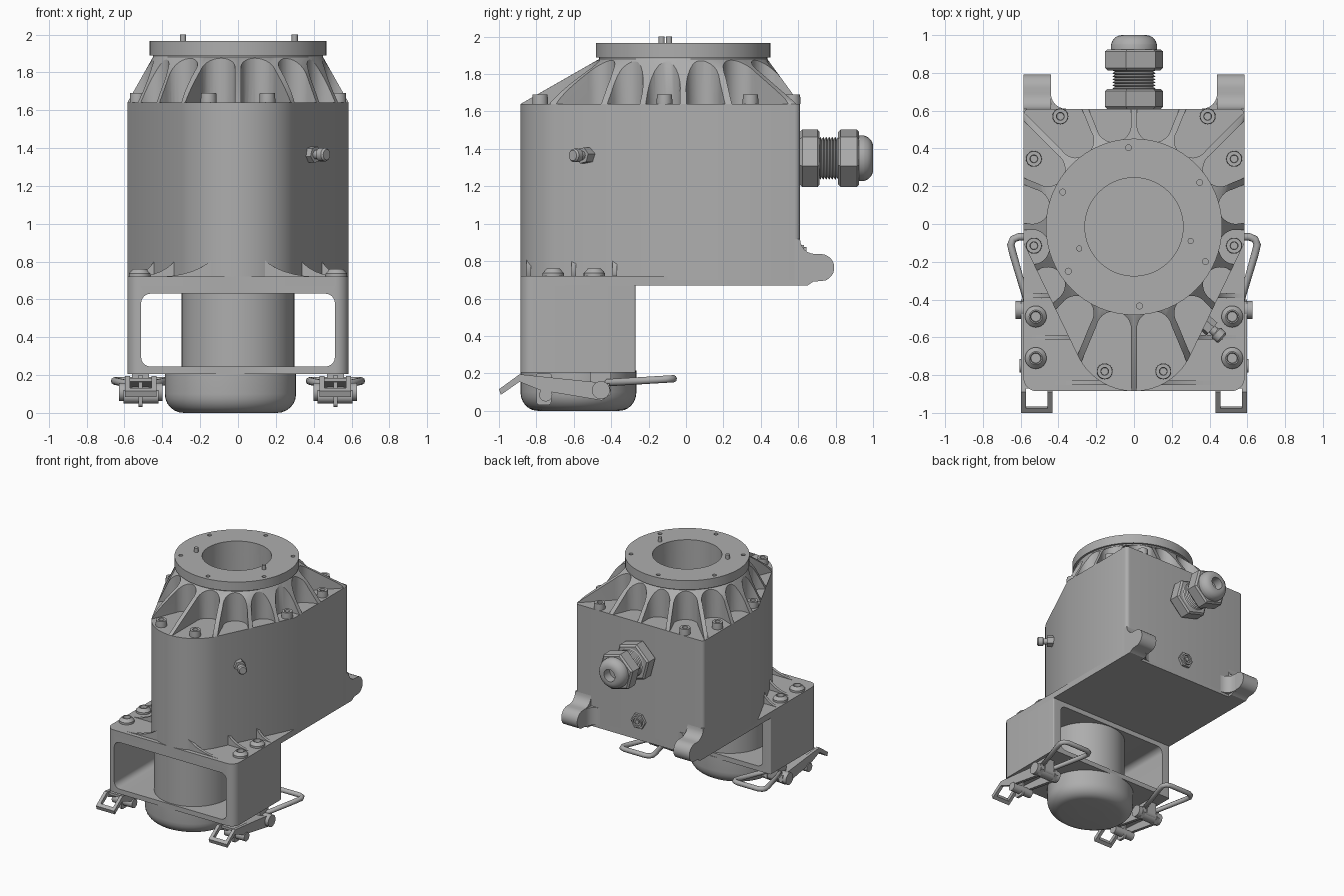
import bpy, bmesh
from math import sin, cos, pi, radians, tan
from mathutils import Vector

cube = bpy.data.objects.get("Cube")
if cube:
    bpy.data.objects.remove(cube)

grey = bpy.data.materials.new("housing_grey")
grey.use_nodes = True
GREY = (0.42, 0.42, 0.42, 1)
grey.diffuse_color = GREY
grey.node_tree.nodes["Principled BSDF"].inputs["Base Color"].default_value = GREY


def finish(name, bm):
    bmesh.ops.recalc_face_normals(bm, faces=bm.faces)
    me = bpy.data.meshes.new(name)
    bm.to_mesh(me)
    bm.free()
    me.materials.append(grey)
    ob = bpy.data.objects.new(name, me)
    bpy.context.collection.objects.link(ob)
    smooth(ob)
    return ob


def activate(ob):
    bpy.ops.object.select_all(action='DESELECT')
    ob.select_set(True)
    bpy.context.view_layer.objects.active = ob


def smooth(ob):
    activate(ob)
    bpy.ops.object.shade_smooth_by_angle(angle=radians(32))


def prism(name, pts, lo, hi, axis='z'):
    """Extrude a 2D outline along an axis."""
    place = {'z': lambda a, b, c: (a, b, c), 'x': lambda a, b, c: (c, a, b),
             'y': lambda a, b, c: (a, c, b)}[axis]
    bm = bmesh.new()
    face = bm.faces.new([bm.verts.new(place(a, b, lo)) for a, b in pts])
    top = bmesh.ops.extrude_face_region(bm, geom=[face])
    shift = Vector(place(0, 0, hi - lo))
    bmesh.ops.translate(bm, vec=shift, verts=[v for v in top['geom'] if isinstance(v, bmesh.types.BMVert)])
    return finish(name, bm)


def lathe(name, profile, loc=(0, 0, 0), axis=(0, 0, 1), segs=24, phase=0, sx=1):
    """Revolve (radius, height) points about an axis and close the ends."""
    bm = bmesh.new()
    rings = [[bm.verts.new((sx * r * cos(phase + 2 * pi * i / segs), r * sin(phase + 2 * pi * i / segs), h))
              for i in range(segs)] for r, h in profile]
    for a, b in zip(rings, rings[1:]):
        for i in range(segs):
            j = (i + 1) % segs
            bm.faces.new((a[i], a[j], b[j], b[i]))
    bm.faces.new(rings[0])
    bm.faces.new(rings[-1])
    ob = finish(name, bm)
    ob.rotation_mode = 'QUATERNION'
    ob.rotation_quaternion = Vector((0, 0, 1)).rotation_difference(Vector(axis))
    ob.location = loc
    return ob


def rod(name, a, b, r, segs=16):
    a, b = Vector(a), Vector(b)
    return lathe(name, [(r, 0), (r, (b - a).length)], a, b - a, segs)


def cut(ob, cutters):
    for c in cutters:
        mod = ob.modifiers.new("cut", 'BOOLEAN')
        mod.operation = 'DIFFERENCE'
        mod.object = c
        activate(ob)
        bpy.ops.object.modifier_apply(modifier=mod.name)
        bpy.data.objects.remove(c)
    smooth(ob)


def arc(cx, cy, r, a0, a1, n=8):
    return [(cx + r * cos(radians(a0 + (a1 - a0) * i / n)), cy + r * sin(radians(a0 + (a1 - a0) * i / n)))
            for i in range(n + 1)]


def round_rect(x0, y0, x1, y1, rlo, rhi):
    return (arc(x0 + rlo, y0 + rlo, rlo, 180, 270) + arc(x1 - rlo, y0 + rlo, rlo, 270, 360)
            + arc(x1 - rhi, y1 - rhi, rhi, 0, 90) + arc(x0 + rhi, y1 - rhi, rhi, 90, 180))


W, FRONT, BACK, CY = 0.585, -0.885, 0.61, -0.015
BASE, FLANGE, SHOULDER, NECK, TOP = 0.67, 0.72, 1.64, 1.87, 1.965

# Main housing: square back, sides tapering to a round front
half = arc(0, FRONT + 0.33, 0.33, -90, -26, 14) + [(W, -0.1)] + arc(W - 0.03, BACK - 0.03, 0.03, 0, 90, 5)
outline = half + [(-x, y) for x, y in reversed(half[1:])]


def bore():
    return lathe("bore_cutter", [(0.26, 0.95), (0.26, 2.2)], (0, CY, 0), segs=64)


housing = prism("housing", outline, FLANGE - 0.02, SHOULDER)
cut(housing, [bore()])
prism("base_plate", round_rect(-W, FRONT, W, BACK, 0.07, 0.03), BASE, FLANGE)

# Ribbed shoulder: hull from housing outline to neck, scooped by upright slots
bm = bmesh.new()
for x, y in outline:
    bm.verts.new((x, y, SHOULDER))
for x, y in arc(0, CY, 0.45, 0, 354.375, 63):
    bm.verts.new((x, y, NECK + 0.01))
hull = bmesh.ops.convex_hull(bm, input=bm.verts)
bmesh.ops.delete(bm, geom=[v for v in bm.verts if not v.link_faces], context='VERTS')
shoulder = finish("ribbed_shoulder", bm)
COUNT = 16
slots = []
for k in range(COUNT):
    t = 2 * pi * (k + 0.5) / COUNT
    wide = 1.3 * tan(pi / COUNT) - 0.015
    shape = arc(0.55, 0, 0.092, 90, 270, 14) + [(1.3, -wide), (1.3, wide)]
    pts = [(r * cos(t) - s * sin(t), CY + r * sin(t) + s * cos(t)) for r, s in shape]
    slots.append(prism("slot_cutter", pts, SHOULDER - 0.03, 2.1))
cut(shoulder, slots + [bore()])

# Top mounting ring with screw holes and dowel pins
ring = lathe("mounting_ring", [(0.45, NECK), (0.45, NECK + 0.02), (0.467, NECK + 0.02), (0.467, TOP)],
             (0, CY, 0), segs=64)
holes = []
for k in range(6):
    t = radians(94 - 60 * k)
    holes.append(lathe("hole_cutter", [(0.016, 1.92), (0.016, 2.1)], (0.42 * cos(t), CY + 0.42 * sin(t), 0), segs=12))
cut(ring, [bore()] + holes)
for x, y in ((-0.29, -0.13), (0.3, -0.09)):
    rod("dowel_pin", (x, y, 1.93), (x, y, 2.0), 0.016)


def screw(name, x, y, z, r, h, crown):
    lathe(name, [(r * 0.45, h * 0.4), (r * 0.5, h), (crown, h), (r, h * 0.4), (r, 0)], (x, y, z))


# Bracket below the housing, open front to back
bracket = prism("motor_bracket", round_rect(-W, FRONT, W, -0.27, 0.07, 0.01), 0.205, BASE)
cut(bracket, [prism("opening_cutter", round_rect(-0.512, 0.245, 0.512, 0.63, 0.05, 0.05), -1.2, 0, 'y')])
lathe("motor_body", [(0.298, 0.2), (0.298, 0.69)], (0, -0.575, 0), segs=48)
cup = [(0.05, 0)] + [(0.22 + 0.09 * sin(radians(a)), 0.1 - 0.1 * cos(radians(a))) for a in range(0, 91, 15)]
lathe("motor_cup", cup + [(0.31, 0.215)], (-0.04, -0.575, 0), segs=48, sx=1.12)

for s in (1, -1):
    # Shoulder screws and flange screws
    for x, y in ((0.39, 0.57), (0.53, 0.345), (0.53, -0.115), (0.155, -0.78)):
        screw("shoulder_screw", s * x, y, SHOULDER, 0.042, 0.05, 0.04)
    for y in (-0.49, -0.71):
        screw("flange_screw", s * 0.52, y, FLANGE, 0.057, 0.04, 0.035)

    # Curved gussets between housing wall and flange
    for y, x0, x1 in ((-0.84, 0.1, 0.42), (-0.6, 0.3, 0.54), (-0.38, 0.42, 0.58)):
        run = x1 - x0
        curve = [(s * (x1 - run * sin(a * pi / 16)), FLANGE + 0.17 * (1 - cos(a * pi / 16))) for a in range(9)]
        prism("flange_gusset", curve + [(s * x0, FLANGE - 0.01), (s * x1, FLANGE - 0.01)], y - 0.012, y + 0.012, 'y')

    # Rear hook feet with a flared inner side
    foot = ([(0.58, BASE), (0.65, BASE), (0.68, 0.69)] + arc(0.72, 0.765, 0.073, -70, 90, 10)
            + arc(0.69, 0.918, 0.08, 270, 180, 6) + [(0.58, 0.918)])
    prism("hook_foot", foot, s * 0.44, s * W, 'x')
    flare = [(s * x, y) for x, y in arc(0.36, 0.69, 0.08, 270, 360, 6) + [(0.46, 0.69), (0.46, 0.58), (0.36, 0.58)]]
    prism("foot_flare", flare, 0.69, 0.835)

    # Toggle latch: lever arms, handle loop, pivots and wire bail
    lever = [(-0.99, 0.085), (-0.89, 0.155), (-0.78, 0.11), (-0.45, 0.055), (-0.4, 0.09),
             (-0.41, 0.145), (-0.6, 0.165), (-0.89, 0.195), (-1.0, 0.115)]
    for x in (0.445, 0.585):
        prism("lever_arm", lever, s * x - 0.013, s * x + 0.013, 'x')
    prism("lever_handle", lever[:1] + [(-0.965, 0.102), (-0.976, 0.132)] + lever[-1:], s * 0.44, s * 0.59, 'x')
    prism("lever_web", [(-0.87, 0.165), (-0.5, 0.135), (-0.5, 0.155), (-0.87, 0.185)], s * 0.44, s * 0.59, 'x')
    prism("latch_mount", round_rect(-0.51, 0.08, -0.4, 0.21, 0.03, 0.005), s * 0.47, s * 0.56, 'x')
    prism("latch_tab", round_rect(-0.8, 0.03, -0.72, 0.2, 0.02, 0.01), s * 0.505, s * 0.525, 'x')
    rod("latch_pivot", (s * 0.4, -0.455, 0.11), (s * 0.628, -0.455, 0.11), 0.048, 24)
    rod("lever_pivot", (s * 0.42, -0.75, 0.085), (s * 0.605, -0.75, 0.085), 0.035, 24)
    bail = bpy.data.curves.new("wire_bail", 'CURVE')
    bail.dimensions = '3D'
    bail.bevel_depth = 0.02
    bail.bevel_resolution = 3
    path = bail.splines.new('POLY')
    side = [(0.05, -0.42), (0.125, -0.16), (0.137, -0.11), (0.125, -0.08), (0.095, -0.068)]
    loop = side + [(-a, b) for a, b in reversed(side)]
    path.points.add(len(loop) - 1)
    for p, (a, b) in zip(path.points, loop):
        p.co = (s * 0.515 + a, b, 0.15 + 0.06 * (b + 0.42), 1)
    path.use_cyclic_u = True
    bail.materials.append(grey)
    bpy.context.collection.objects.link(bpy.data.objects.new("wire_bail", bail))

# Cable gland on the back: two hex nuts, threaded neck, hollow dome
AX, GZ = (0, 1, 0), 1.35
for name, y0, y1 in (("gland_base_nut", BACK, 0.715), ("gland_cap_nut", 0.815, 0.925)):
    lathe(name, [(0.145, y0 - 0.002), (0.16, y0 + 0.012), (0.16, y1 - 0.012), (0.145, y1)], (0, 0, GZ), AX, 6, radians(15))
thread = [(0.1 + 0.015 * (i % 2), 0.71 + 0.008 * i) for i in range(15)]
lathe("gland_thread", thread, (0, 0, GZ), AX, 32)
dome = [(0.122, 0.92), (0.122, 0.95)] + arc(0.062, 0.94, 0.06, 15, 90, 6) + [(0.05, 1.0), (0.05, 0.9)]
lathe("gland_dome", dome, (0, 0, GZ), AX, 32)

# Small socket low on the back
lathe("socket_nut", [(0.065, 0.6), (0.065, 0.63)], (0, 0, 0.83), AX, 6)
lathe("socket_sleeve", [(0.045, 0.6), (0.045, 0.645), (0.032, 0.645), (0.032, 0.632)], (0, 0, 0.83), AX, 20)
rod("socket_core", (0, 0.62, 0.83), (0, 0.642, 0.83), 0.018)

# Breather valve on the tapered side
start, aim = (0.36, -0.51, 1.365), (0.75, -0.66, 0)
lathe("valve_nut", [(0.045, 0), (0.045, 0.07)], start, aim, 6)
lathe("valve_stem", [(0.024, 0.05), (0.024, 0.095), (0.036, 0.1), (0.036, 0.135), (0.028, 0.145)], start, aim, 16)
